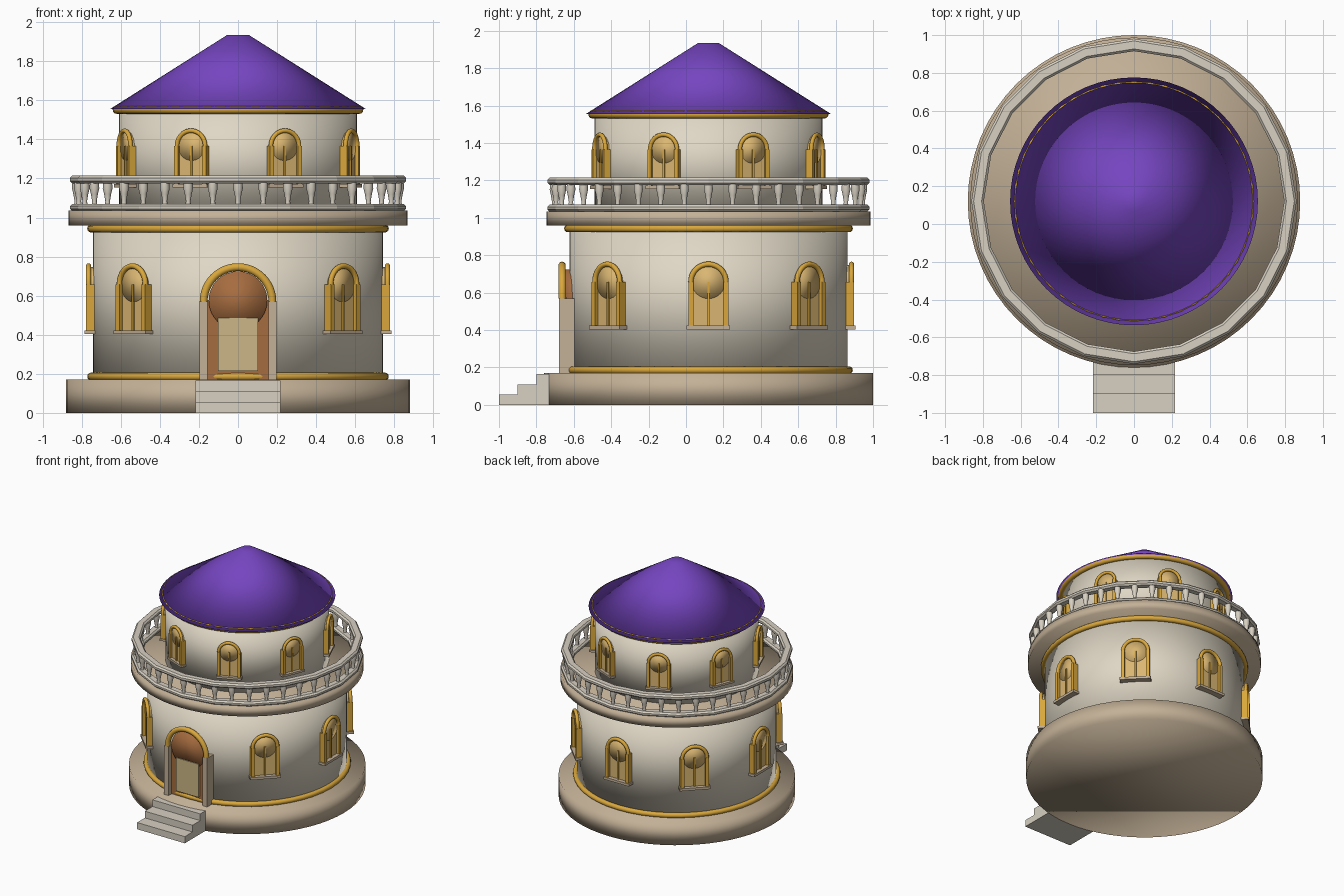
import bpy, bmesh, math
from mathutils import Matrix, Vector

if "Cube" in bpy.data.objects:
    bpy.data.objects.remove(bpy.data.objects["Cube"])

CENTRE = Vector((0, 0.12, 0))   # axis of the round tower


def material(name, rgb):
    m = bpy.data.materials.new(name)
    m.use_nodes = True
    m.diffuse_color = (*rgb, 1)
    m.node_tree.nodes["Principled BSDF"].inputs["Base Color"].default_value = (*rgb, 1)
    return m


PLASTER = material("cream plaster", (0.74, 0.68, 0.56))
STONE = material("tan stone", (0.55, 0.44, 0.31))
PALE = material("pale stone", (0.68, 0.63, 0.54))
GOLD = material("gold trim", (0.70, 0.39, 0.045))
PURPLE = material("purple roof", (0.18, 0.06, 0.53))
WOOD = material("brown wood", (0.38, 0.15, 0.05))
GLASS = material("amber glass", (0.70, 0.47, 0.17))
PANEL = material("door panel tan", (0.60, 0.47, 0.24))


def make(name, bm, mats, location=CENTRE):
    bmesh.ops.recalc_face_normals(bm, faces=bm.faces)
    mesh = bpy.data.meshes.new(name)
    bm.to_mesh(mesh)
    bm.free()
    for m in mats:
        mesh.materials.append(m)
    ob = bpy.data.objects.new(name, mesh)
    ob.location = location
    bpy.context.collection.objects.link(ob)
    return ob


def paint(verts, slot, smooth):
    for f in {f for v in verts for f in v.link_faces}:
        f.material_index = slot
        f.smooth = smooth


def box(bm, x, y, z, slot=0):
    """Box from (low, high) ranges."""
    size = [b - a for a, b in (x, y, z)]
    mid = [(a + b) / 2 for a, b in (x, y, z)]
    mat = Matrix.Translation(mid) @ Matrix.Diagonal((*size, 1))
    paint(bmesh.ops.create_cube(bm, size=1, matrix=mat)["verts"], slot, False)


def disc(bm, radius, y, z, depth, slot):
    """Round plate facing the front."""
    mat = Matrix.Translation((0, y, z)) @ Matrix.Rotation(math.pi / 2, 4, 'X')
    r = bmesh.ops.create_cone(bm, cap_ends=True, segments=32, radius1=radius,
                              radius2=radius, depth=depth, matrix=mat)
    paint(r["verts"], slot, True)


def arch(bm, radius, tube, y, z, slot, steps=24, sides=10):
    """Half ring of round section standing in the XZ plane."""
    rings = []
    for i in range(steps + 1):
        a = math.pi * i / steps
        ring = []
        for j in range(sides):
            b = math.tau * j / sides
            r = radius + tube * math.cos(b)
            ring.append(bm.verts.new((r * math.cos(a), y + tube * math.sin(b), z + r * math.sin(a))))
        rings.append(ring)
    for p, q in zip(rings, rings[1:]):
        for j in range(sides):
            k = (j + 1) % sides
            f = bm.faces.new((p[j], p[k], q[k], q[j]))
            f.material_index, f.smooth = slot, True
    for end in (rings[0], rings[-1]):
        bm.faces.new(end).material_index = slot


def drum(name, r1, r2, z1, z2, mat):
    bm = bmesh.new()
    bmesh.ops.create_cone(bm, cap_ends=True, segments=64, radius1=r1, radius2=r2, depth=z2 - z1,
                          matrix=Matrix.Translation((0, 0, (z1 + z2) / 2)))
    paint(bm.verts, 0, True)
    return make(name, bm, [mat])


def lathe(bm, profile, steps, closed, smooth, offset=(0, 0)):
    """Revolve (radius, z) points; closed joins the profile into a ring."""
    rings = []
    for i in range(steps):
        a = math.tau * i / steps
        rings.append([bm.verts.new((offset[0] + r * math.cos(a), offset[1] + r * math.sin(a), z))
                      for r, z in profile])
    n = len(profile)
    for i in range(steps):
        p, q = rings[i], rings[(i + 1) % steps]
        for j in range(n if closed else n - 1):
            k = (j + 1) % n
            bm.faces.new((p[j], q[j], q[k], p[k])).smooth = smooth


def gold_ring(name, radius, tube, z):
    bm = bmesh.new()
    turns = [math.tau * i / 12 for i in range(12)]
    lathe(bm, [(radius + tube * math.cos(t), z + tube * math.sin(t)) for t in turns], 48, True, True)
    make(name, bm, [GOLD])


# Round body, balcony floor and roof
drum("base", 0.88, 0.88, 0, 0.17, STONE)
drum("lower_wall", 0.743, 0.743, 0.17, 0.96, PLASTER)
drum("balcony_floor", 0.867, 0.867, 0.96, 1.035, STONE)
drum("upper_wall", 0.61, 0.61, 1.035, 1.555, PLASTER)
drum("roof", 0.656, 0.055, 1.555, 1.935, PURPLE)
gold_ring("lower_trim", 0.752, 0.02, 0.186)
gold_ring("middle_trim", 0.752, 0.02, 0.943)
gold_ring("upper_trim", 0.62, 0.022, 1.553)

# Railing: two faceted rails and a ring of balusters
for name, z1, z2 in (("bottom_rail", 1.033, 1.07), ("top_rail", 1.175, 1.215)):
    bm = bmesh.new()
    a, b, c = 0.795, 0.861, 0.012
    lathe(bm, [(a + c, z1), (b - c, z1), (b, z1 + c), (b, z2 - c),
               (b - c, z2), (a + c, z2), (a, z2 - c), (a, z1 + c)], 20, True, False)
    make(name, bm, [PALE])
bm = bmesh.new()
for i in range(40):
    t = math.tau * i / 40
    lathe(bm, [(0.014, 1.065), (0.012, 1.085), (0.018, 1.12), (0.025, 1.15), (0.023, 1.18)],
          10, False, True, (0.825 * math.cos(t), 0.825 * math.sin(t)))
make("balusters", bm, [PALE])

# Entrance steps
bm = bmesh.new()
for i in range(3):
    box(bm, (-0.217, 0.217), (-1 + 0.1 * i, -0.6), (0.055 * i, 0.055 * (i + 1)))
make("steps", bm, [PALE], (0, 0, 0))

# Arched doorway
bm = bmesh.new()
box(bm, (-0.157, 0.157), (-0.64, -0.55), (0.17, 0.575), 0)
disc(bm, 0.15, -0.6, 0.575, 0.1, 0)
box(bm, (-0.102, 0.102), (-0.657, -0.6), (0.215, 0.487), 1)
for s in (-1, 1):
    box(bm, sorted((s * 0.155, s * 0.196)), (-0.68, -0.56), (0.17, 0.57), 2)
arch(bm, 0.176, 0.02, -0.662, 0.57, 3)
make("door", bm, [WOOD, PANEL, STONE, GOLD], (0, 0, 0))


def window_mesh():
    """Arched window; origin on the wall at the sill, facing -y."""
    bm = bmesh.new()
    box(bm, (-0.09, 0.09), (-0.012, 0.03), (0.015, 0.255), 0)
    disc(bm, 0.09, 0, 0.255, 0.03, 0)
    for s in (-1, 1):
        box(bm, sorted((s * 0.08, s * 0.107)), (-0.036, 0.03), (0.015, 0.255), 1)
    box(bm, (-0.006, 0.006), (-0.022, 0), (0.015, 0.255), 1)
    arch(bm, 0.094, 0.014, -0.022, 0.255, 1)
    box(bm, (-0.116, 0.116), (-0.044, 0.03), (0, 0.02), 2)
    return make("lower_window", bm, [GLASS, GOLD, STONE])


# Windows around both storeys; the door takes the front place below
first = window_mesh()
spots = [("lower_window", 45 * i, 0.743, 0.403, 1) for i in range(1, 8)]
spots += [("upper_window", 45 * i + 22.5, 0.61, 1.155, 0.83) for i in range(8)]
for i, (name, angle, radius, z, size) in enumerate(spots):
    ob = first
    if i:
        ob = first.copy()
        ob.name = name
        bpy.context.collection.objects.link(ob)
    turn = Matrix.Rotation(math.radians(angle), 3, 'Z')
    ob.location = CENTRE + turn @ Vector((0, -radius, z))
    ob.rotation_euler.z = math.radians(angle)
    ob.scale = (size, size, size)
